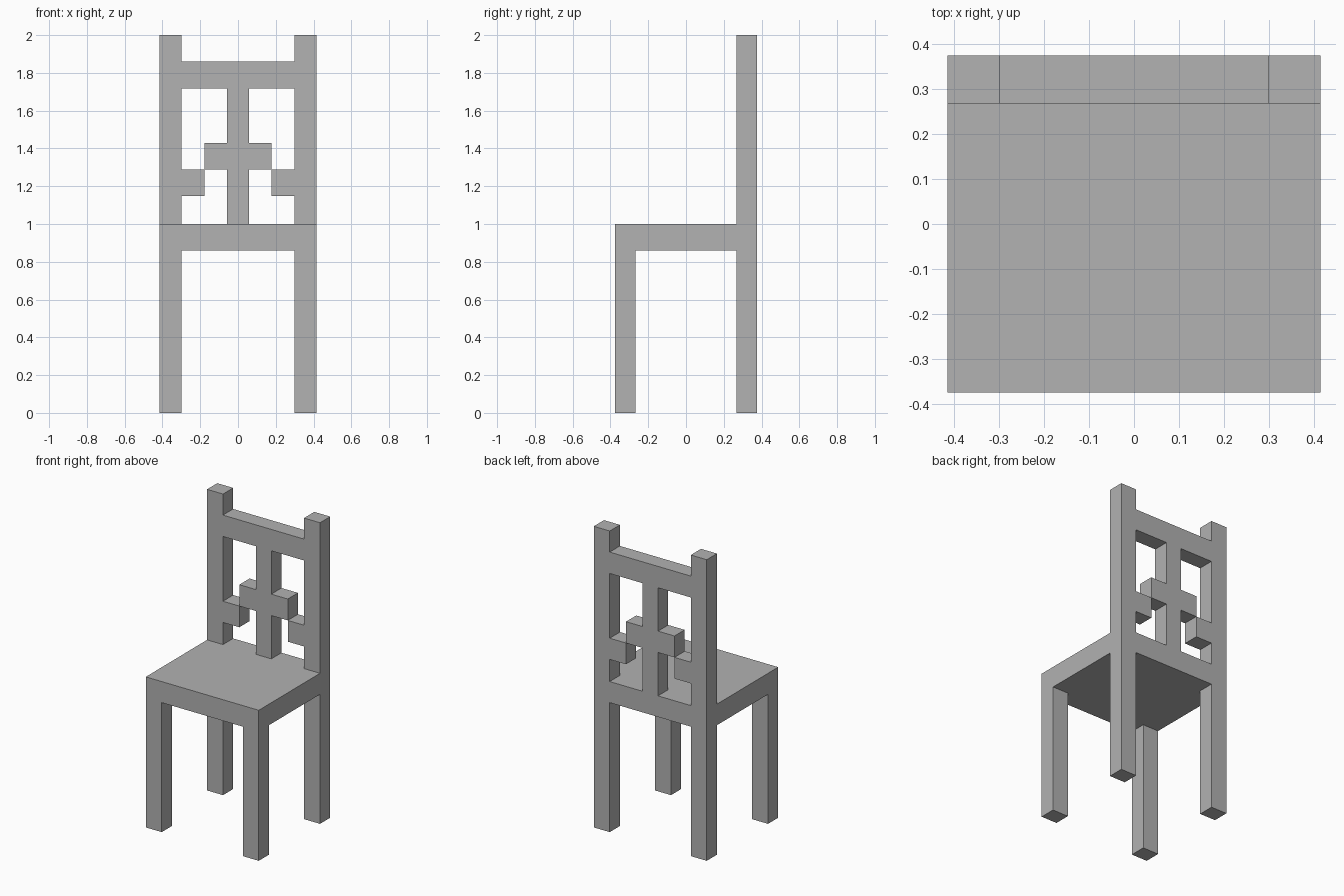
import bpy
import bmesh

cube = bpy.data.objects.get("Cube")
if cube:
    bpy.data.objects.remove(cube, do_unlink=True)

grey = bpy.data.materials.new("plain grey")
grey.use_nodes = True
colour = (0.445, 0.445, 0.445, 1)
grey.diffuse_color = colour
grey.node_tree.nodes["Principled BSDF"].inputs["Base Color"].default_value = colour

HALF_W, INNER_W = 0.415, 0.298    # outer and inner faces of the legs
BACK, BACK_FRONT = 0.375, 0.268   # depth range of the backrest
SEAT_LOW, SEAT_TOP = 0.86, 1.0


def prism(name, outline, z0, z1):
    """Extrude a plan outline (counter-clockwise) from z0 up to z1."""
    bm = bmesh.new()
    face = bm.faces.new([bm.verts.new((x, y, z0)) for x, y in outline])
    ext = bmesh.ops.extrude_face_region(bm, geom=[face], use_keep_orig=True)
    for v in ext["geom"]:
        if isinstance(v, bmesh.types.BMVert):
            v.co.z = z1
    bmesh.ops.recalc_face_normals(bm, faces=bm.faces)
    mesh = bpy.data.meshes.new(name)
    bm.to_mesh(mesh)
    bm.free()
    mesh.materials.append(grey)
    obj = bpy.data.objects.new(name, mesh)
    bpy.context.collection.objects.link(obj)
    return obj


def box(name, x0, x1, y0, y1, z0, z1):
    return prism(name, [(x0, y0), (x1, y0), (x1, y1), (x0, y1)], z0, z1)


def back_bar(name, x0, x1, z0, z1):
    return box(name, x0, x1, BACK_FRONT, BACK, z0, z1)


# Seat, with a tongue reaching back between the posts
right_half = [(HALF_W, -BACK), (HALF_W, BACK_FRONT),
              (INNER_W, BACK_FRONT), (INNER_W, BACK)]
left_half = [(-x, y) for x, y in reversed(right_half)]
prism("seat", right_half + left_half, SEAT_LOW, SEAT_TOP)

# Legs, posts and the short stubs on the posts
for side, s in (("left", 1), ("right", -1)):
    x0, x1 = sorted((s * INNER_W, s * HALF_W))
    box(side + "_front_leg", x0, x1, -BACK, -BACK_FRONT, 0, SEAT_LOW)
    back_bar(side + "_back_post", x0, x1, 0, 2)
    x0, x1 = sorted((s * 0.178, s * INNER_W))
    back_bar(side + "_post_stub", x0, x1, 1.147, 1.288)

# Backrest top rail, central splat and its cross arms
back_bar("top_rail", -INNER_W, INNER_W, 1.718, 1.86)
back_bar("central_splat", -0.057, 0.057, SEAT_TOP, 1.718)
for side, s in (("left", 1), ("right", -1)):
    x0, x1 = sorted((s * 0.057, s * 0.178))
    back_bar(side + "_cross_arm", x0, x1, 1.288, 1.43)
